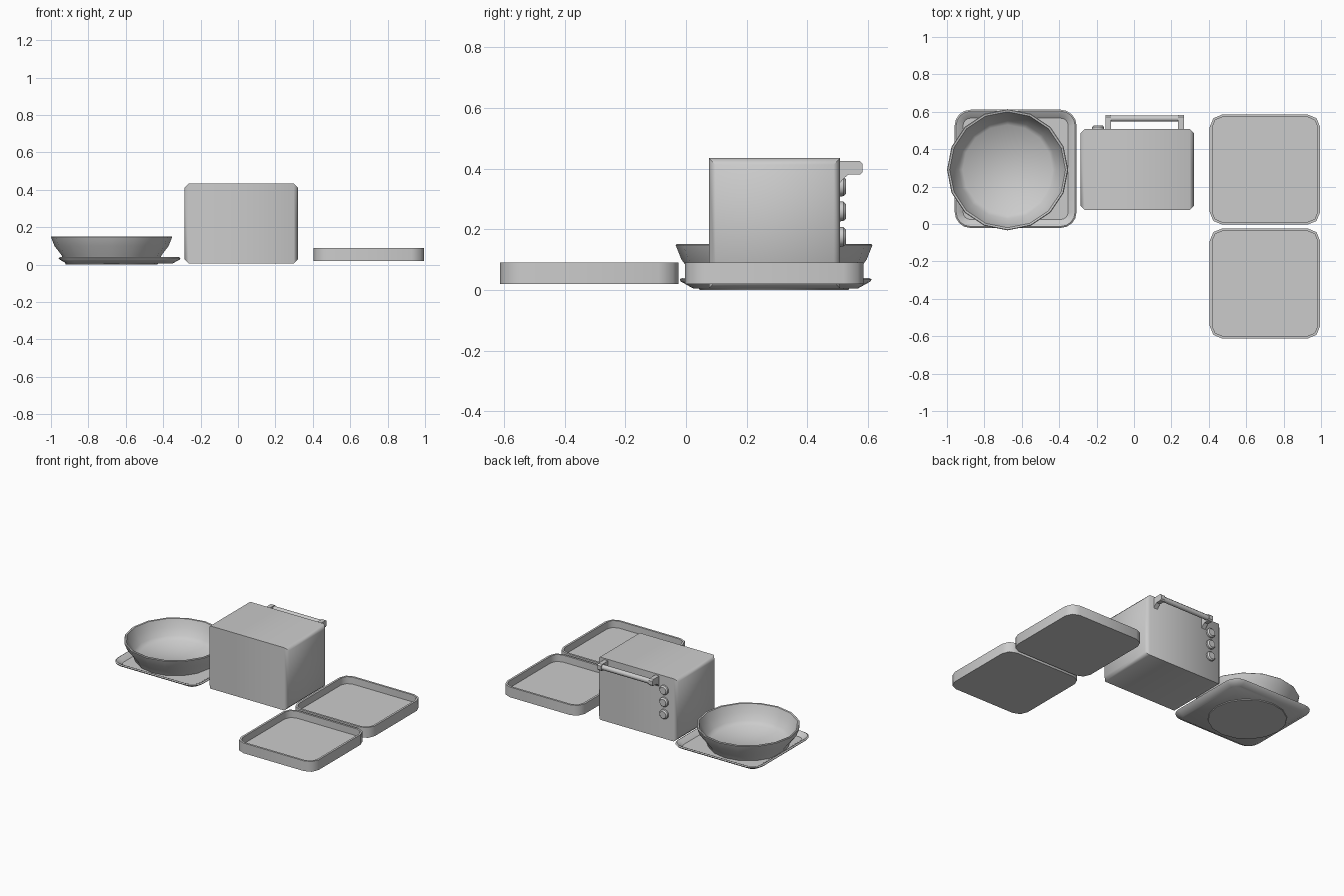
import bpy, bmesh, math

if "Cube" in bpy.data.objects:
    bpy.data.objects.remove(bpy.data.objects["Cube"])

grey = bpy.data.materials.new("plain_grey")
grey.diffuse_color = (0.6, 0.6, 0.6, 1)
grey.use_nodes = True
grey.node_tree.nodes["Principled BSDF"].inputs["Base Color"].default_value = grey.diffuse_color


def finish(name, bm, angle=35):
    bmesh.ops.recalc_face_normals(bm, faces=bm.faces)
    me = bpy.data.meshes.new(name)
    bm.to_mesh(me)
    bm.free()
    me.materials.append(grey)
    ob = bpy.data.objects.new(name, me)
    bpy.context.collection.objects.link(ob)
    bpy.ops.object.select_all(action='DESELECT')
    ob.select_set(True)
    bpy.context.view_layer.objects.active = ob
    bpy.ops.object.shade_smooth_by_angle(angle=math.radians(angle))
    return ob


def loft(name, loops, angle=35):
    """Bridge successive point loops and cap the first and last."""
    bm = bmesh.new()
    rings = [[bm.verts.new(p) for p in loop] for loop in loops]
    n = len(rings[0])
    for a, b in zip(rings, rings[1:]):
        for i in range(n):
            j = (i + 1) % n
            bm.faces.new((a[i], a[j], b[j], b[i]))
    bm.faces.new(rings[0])
    bm.faces.new(rings[-1])
    return finish(name, bm, angle)


def rounded(cx, cy, hx, hy, r, z, seg=2):
    """Rounded rectangle loop at height z."""
    pts = []
    for k, (sx, sy) in enumerate([(1, 1), (-1, 1), (-1, -1), (1, -1)]):
        for s in range(seg + 1):
            a = math.radians(90 * (k + s / seg))
            pts.append((cx + sx * (hx - r) + r * math.cos(a),
                        cy + sy * (hy - r) + r * math.sin(a), z))
    return pts


def circle(cx, cy, r, z, n=16):
    return [(cx + r * math.cos(2 * math.pi * i / n),
             cy + r * math.sin(2 * math.pi * i / n), z) for i in range(n)]


# Oven body: box with chamfered left and right ends
def yz_rect(x, inset):
    y0, y1, z0, z1 = 0.075 + inset, 0.508 - inset, 0.005 + inset, 0.435 - inset
    return [(x, y0, z0), (x, y1, z0), (x, y1, z1), (x, y0, z1)]


loft("oven_body", [yz_rect(-0.285, 0.022), yz_rect(-0.263, 0),
                   yz_rect(0.298, 0), yz_rect(0.32, 0.022)], 50)

# Door handle: two end brackets and a bar
bracket = [(0.5, 0.425), (0.572, 0.425), (0.582, 0.416), (0.582, 0.389),
           (0.573, 0.38), (0.535, 0.38), (0.52, 0.368), (0.5, 0.345)]
for side, x in (("left", -0.152), ("right", 0.236)):
    loft(f"handle_bracket_{side}", [[(x + d, y, z) for y, z in bracket] for d in (0, 0.03)])
bar = [(0.564 + 0.017 * math.cos(math.radians(45 * i + 22.5)),
        0.403 + 0.018 * math.sin(math.radians(45 * i + 22.5))) for i in range(8)]
loft("handle_bar", [[(x, y, z) for y, z in bar] for x in (-0.13, 0.245)], 50)

# Control knobs on the door side
for k, kz in enumerate((0.341, 0.259, 0.175)):
    loft(f"knob_{k + 1}", [[(x, y, z + kz) for x, z, _ in circle(-0.192, 0, r, 0, 12)]
                           for r, y in ((0.033, 0.5), (0.032, 0.518), (0.024, 0.527))])

# Two baking trays with upright walls
for name, cy in (("tray_back", 0.291), ("tray_front", -0.318)):
    loft(name, [rounded(0.7, cy, 0.295 - i, 0.294 - i, 0.066 - i, z)
                for i, z in ((0, 0.02), (0, 0.09), (0.014, 0.09), (0.014, 0.042))], 50)

# Shallow square plate with flared rim
loft("plate", [rounded(-0.633, 0.295, 0.326 - i, 0.316 - i, 0.085 - i, z, 4)
               for i, z in ((0.045, 0.005), (0.004, 0.028), (0.0, 0.035),
                            (0.008, 0.04), (0.018, 0.036), (0.045, 0.016))])

# Round bowl resting in the plate
loft("bowl", [circle(-0.676, 0.29, r, z)
              for r, z in ((0.245, 0.0), (0.267, 0.05), (0.305, 0.1), (0.324, 0.148),
                           (0.32, 0.152), (0.31, 0.15), (0.292, 0.1), (0.262, 0.055),
                           (0.24, 0.032))], 50)
